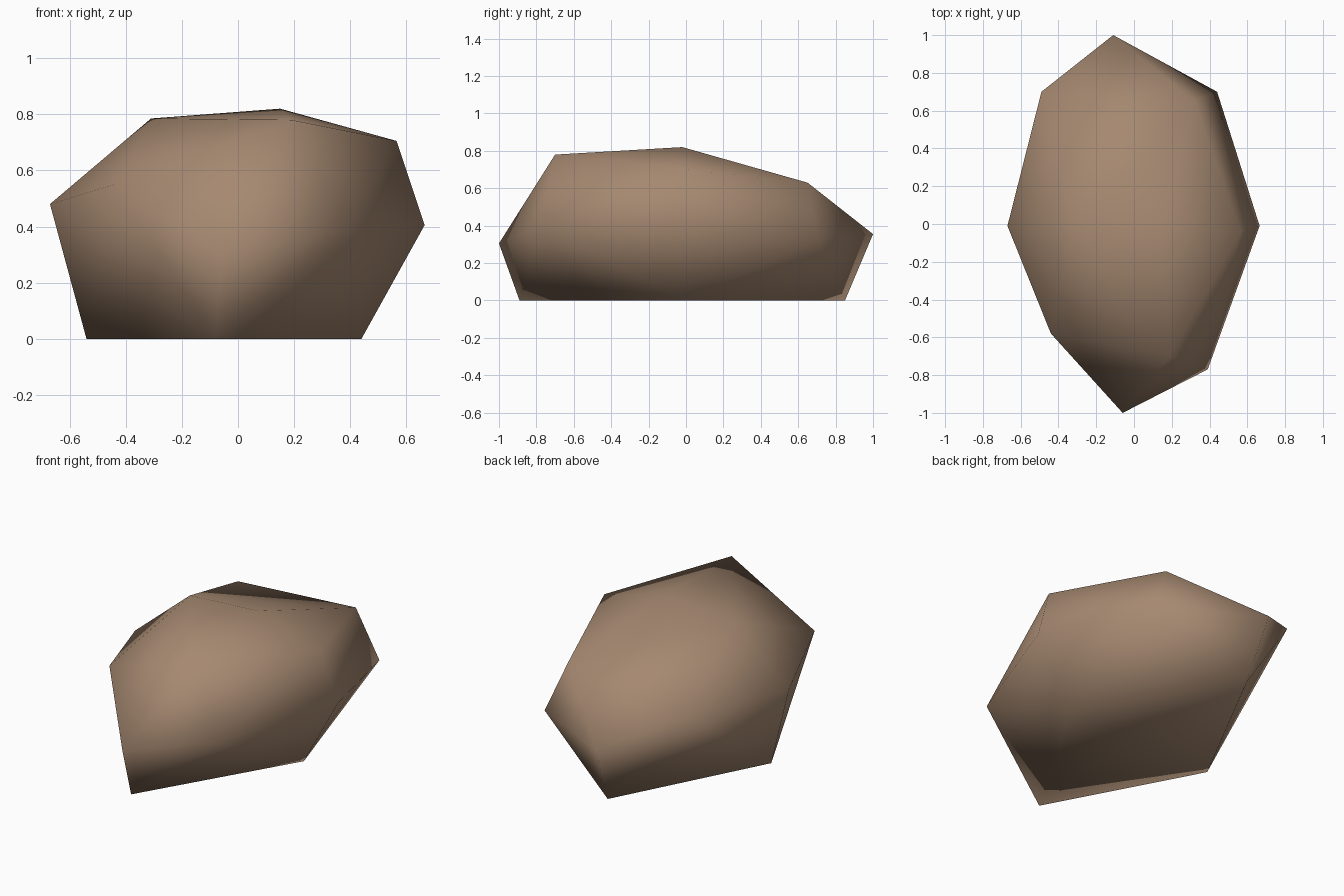
import bpy, bmesh
from itertools import product

if "Cube" in bpy.data.objects:
    bpy.data.objects.remove(bpy.data.objects["Cube"])

# Boulder: an octahedron split once, each point pushed out by hand.
# Keys are octahedron directions: one non-zero = corner, two = edge middle.
P = {
    (-1, 0, 0): (-.67, -.01, .48), (1, 0, 0): (.665, -.01, .405),
    (0, -1, 0): (-.06, -1, .305), (0, 1, 0): (-.11, 1, .355),
    (0, 0, 1): (.15, -.02, .82), (0, 0, -1): (0, 0, 0),
    # waist
    (-1, -1, 0): (-.44, -.58, .55), (1, -1, 0): (.39, -.77, .39),
    (-1, 1, 0): (-.49, .70, .55), (1, 1, 0): (.44, .70, .33),
    # shoulders
    (-1, 0, 1): (-.31, -.01, .785), (1, 0, 1): (.565, -.04, .705),
    (0, -1, 1): (.19, -.70, .78), (0, 1, 1): (.32, .65, .63),
    # flat foot
    (-1, 0, -1): (-.54, -.03, 0), (1, 0, -1): (.44, -.01, 0),
    (0, -1, -1): (-.08, -.89, 0), (0, 1, -1): (-.08, .85, 0),
}

bm = bmesh.new()
v = {k: bm.verts.new(co) for k, co in P.items()}

# Four triangles for every octant
for x, y, z in product((-1, 1), repeat=3):
    X, Y, Z = (x, 0, 0), (0, y, 0), (0, 0, z)
    xy, yz, xz = (x, y, 0), (0, y, z), (x, 0, z)
    for tri in ((X, xy, xz), (Y, yz, xy), (Z, xz, yz), (xy, yz, xz)):
        if x * y * z < 0:
            tri = tri[::-1]
        bm.faces.new([v[k] for k in tri]).smooth = True
bmesh.ops.recalc_face_normals(bm, faces=bm.faces)

mesh = bpy.data.meshes.new("boulder")
bm.to_mesh(mesh)
bm.free()

stone = bpy.data.materials.new("brown stone")
stone.diffuse_color = (.38, .25, .165, 1)
stone.use_nodes = True
stone.node_tree.nodes["Principled BSDF"].inputs["Base Color"].default_value = stone.diffuse_color
mesh.materials.append(stone)
bpy.context.collection.objects.link(bpy.data.objects.new("boulder", mesh))
